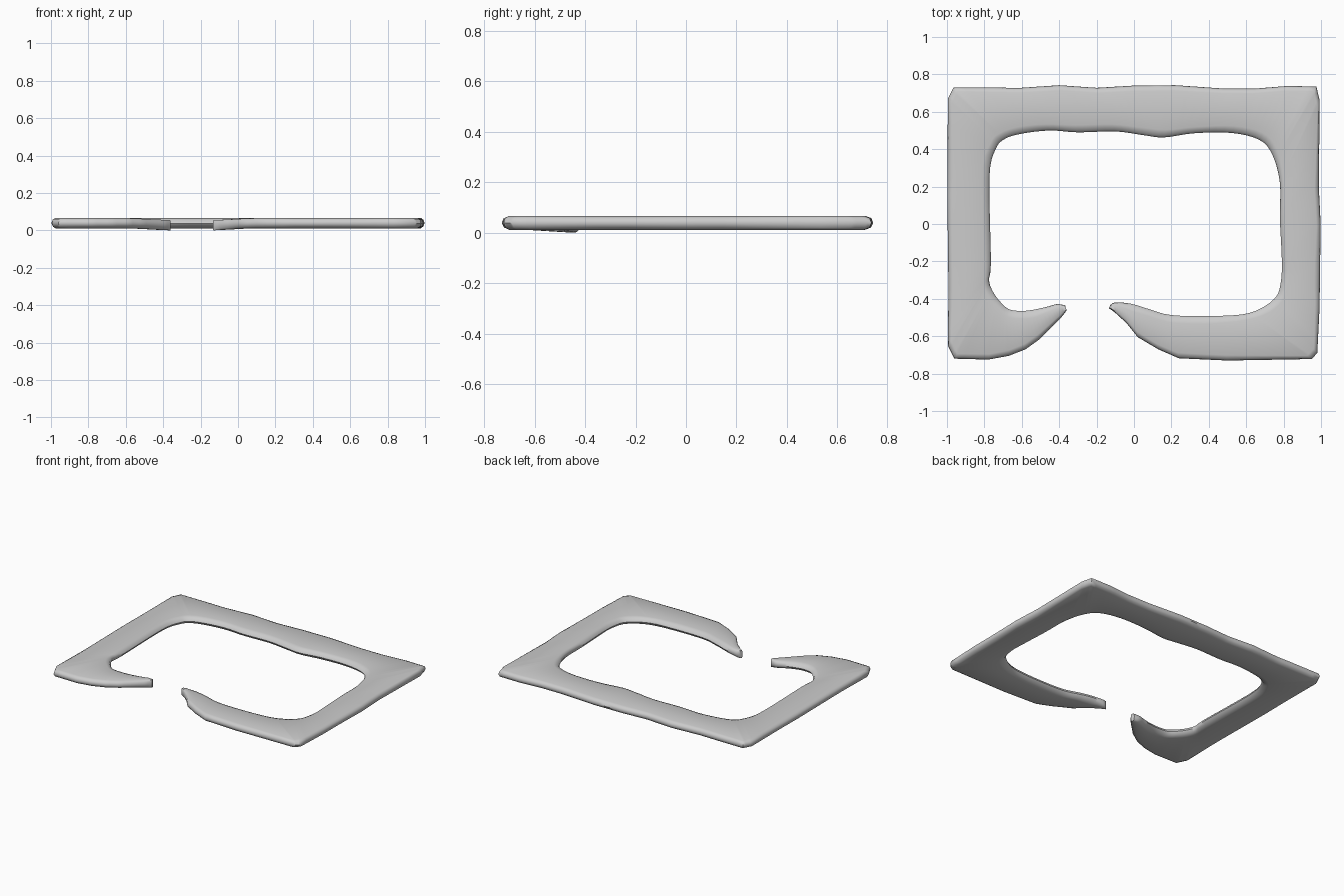
import bpy, bmesh
from mathutils import Vector

if "Cube" in bpy.data.objects:
    bpy.data.objects.remove(bpy.data.objects["Cube"])

# Stations around the open frame: outer x, y, inner x, y
STATIONS = [
    (-.36, -.462, -.368, -.435), (-.385, -.495, -.41, -.428), (-.43, -.54, -.46, -.441),
    (-.51, -.62, -.53, -.457), (-.58, -.67, -.60, -.465), (-.67, -.705, -.67, -.455),
    (-.78, -.725, -.72, -.41), (-.96, -.72, -.755, -.36), (-.995, -.65, -.775, -.30),
    (-.992, -.35, -.765, -.20), (-.998, .15, -.773, .25), (-.995, .67, -.74, .40),
    (-.965, .73, -.69, .455), (-.75, .73, -.60, .483), (-.62, .727, -.45, .50),
    (-.4, .742, -.30, .49), (-.2, .728, -.10, .495), (0, .74, .05, .475),
    (.22, .742, .16, .463), (.48, .724, .32, .485), (.65, .724, .52, .487),
    (.82, .738, .67, .45), (.975, .735, .74, .37), (.993, .66, .78, .22),
    (.988, .2, .78, .03), (.998, 0, .79, -.18), (.992, -.45, .785, -.31),
    (.98, -.69, .75, -.40), (.95, -.722, .62, -.475), (.5, -.73, .42, -.492),
    (.24, -.718, .20, -.487), (.13, -.67, .08, -.455), (.02, -.605, 0, -.43),
    (-.04, -.53, -.055, -.421), (-.10, -.475, -.10, -.419), (-.134, -.45, -.125, -.43),
]
STEPS = 4


def spline(a, b, c, d, t):
    return 0.5 * (2 * b + (c - a) * t + (2 * a - 5 * b + 4 * c - d) * t * t
                  + (3 * b - a - 3 * c + d) * t ** 3)


# Straight outer edge, smooth inner edge
pairs = []
last = len(STATIONS) - 1
for i in range(last):
    p = [STATIONS[min(max(i + k, 0), last)] for k in (-1, 0, 1, 2)]
    outer = [Vector(q[:2]) for q in p]
    inner = [Vector(q[2:]) for q in p]
    for s in range(STEPS):
        t = s / STEPS
        pairs.append((outer[1].lerp(outer[2], t), spline(*inner, t)))
pairs.append((Vector(STATIONS[-1][:2]), Vector(STATIONS[-1][2:])))

# Rounded cross-section: (distance in from the edge, height)
EDGE = [(.035, .013), (.01, .022), (0, .04), (.008, .059), (.03, .067)]


def ring(bm, o, i):
    width = (i - o).length
    across = (i - o) / width
    scale = min(1, width * 6)
    near_tip = min((o - Vector(e)).length for e in ((-.36, -.462), (-.134, -.45)))
    drop = .011 * max(0, 1 - near_tip / .3)
    pts = [(o + across * min(d * scale, width * .35), z) for d, z in EDGE]
    pts += [(i - across * min(d * 1.4 * scale, width * .35), z) for d, z in reversed(EDGE)]
    return [bm.verts.new((p.x, p.y, z - drop)) for p, z in pts]


# Loft the section along the frame and cap the two tips
bm = bmesh.new()
rings = [ring(bm, o, i) for o, i in pairs]
for a, b in zip(rings, rings[1:]):
    for k in range(len(a)):
        n = (k + 1) % len(a)
        bm.faces.new((a[k], a[n], b[n], b[k]))
bm.faces.new(rings[0])
bm.faces.new(rings[-1])
bmesh.ops.recalc_face_normals(bm, faces=bm.faces)
low = min(v.co.z for v in bm.verts)
bmesh.ops.translate(bm, verts=bm.verts, vec=(0, 0, -low))
mesh = bpy.data.meshes.new("open_frame")
bm.to_mesh(mesh)
bm.free()
frame = bpy.data.objects.new("open_frame", mesh)
bpy.context.collection.objects.link(frame)
bpy.context.view_layer.objects.active = frame
frame.select_set(True)
bpy.ops.object.shade_smooth_by_angle(angle=0.9)
